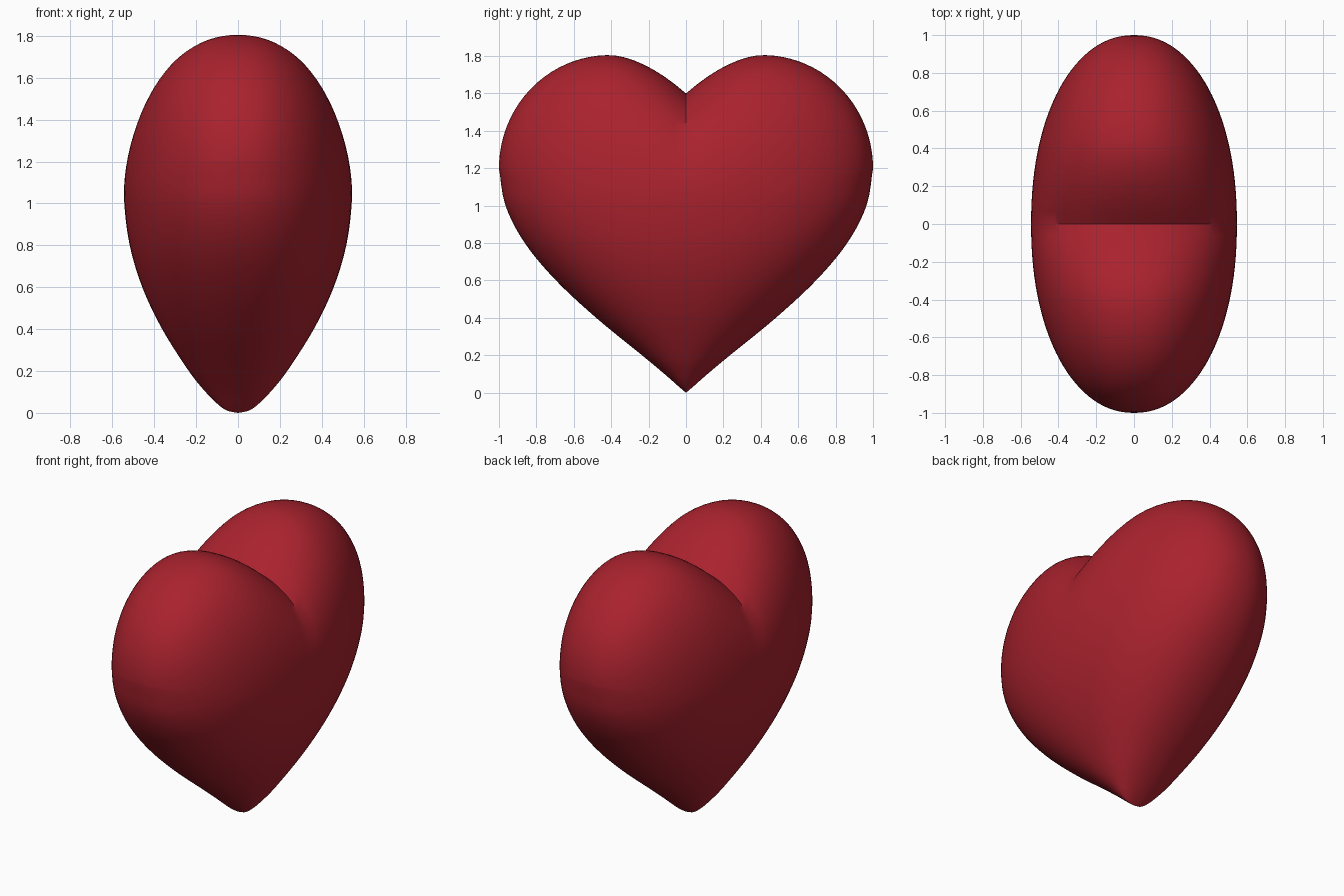
import bpy, bmesh, math
from mathutils import Vector

if "Cube" in bpy.data.objects:
    bpy.data.objects.remove(bpy.data.objects["Cube"])

N = 120         # points round the widest ring (multiple of 4)
LOWER = 40      # rings below the widest ring
UPPER = 48      # steps over the top from side to side
E = 2 / 2.15    # roundness of the sections (slightly fuller than an ellipse)

# Lower body profile: height, half width in x, half width in y
profile = [(0, 0, 0), (0.01, 0.05, 0.012), (0.04, 0.095, 0.047), (0.1, 0.155, 0.115),
           (0.2, 0.235, 0.235), (0.4, 0.362, 0.48), (0.6, 0.457, 0.695),
           (0.8, 0.517, 0.862), (1.0, 0.543, 0.965), (1.2, 0.545, 1.0)]


def smooth_curve(points, steps):
    """Catmull-Rom curve through the points."""
    p = [Vector(q) for q in points]
    p = [2 * p[0] - p[1]] + p + [2 * p[-1] - p[-2]]
    out = []
    for i in range(1, len(p) - 2):
        a, b, c, d = p[i - 1:i + 3]
        for k in range(steps):
            t = k / steps
            out.append(0.5 * (2 * b + (c - a) * t + (2 * a - 5 * b + 4 * c - d) * t * t
                              + (3 * b - a - 3 * c + d) * t ** 3))
    out.append(Vector(points[-1]))
    return out


curve = smooth_curve(profile, 8)


def widths(z):
    """Half widths of the lower body at height z."""
    for a, b in zip(curve, curve[1:]):
        if z <= b.x:
            t = (z - a.x) / max(b.x - a.x, 1e-9)
            return a.y + (b.y - a.y) * t, a.z + (b.z - a.z) * t
    return curve[-1].y, curve[-1].z


def power(v):
    """Signed power for super-ellipse sections."""
    if abs(v) < 1e-9:
        return 0.0
    return math.copysign(abs(v) ** E, v)


def top_height(y):
    """Ridge height of the two lobes, with the notch at y = 0."""
    y = abs(y)
    if y < 0.41:
        return 1.805 - 0.205 * ((0.41 - y) / 0.41) ** 1.75
    return 1.2 + 0.605 * math.sqrt(max(0.0, 1 - ((y - 0.41) / 0.59) ** 2))


bm = bmesh.new()
angles = [2 * math.pi * i / N for i in range(N)]
belt = [1.04 + 0.16 * math.sin(a) ** 2 for a in angles]   # height of widest ring

# Lower body: rings from the widest ring down to the tip
rings = []
for r in range(LOWER):
    s = (1 - r / LOWER) ** 1.6
    ring = []
    for a, zb in zip(angles, belt):
        wx, wy = widths(zb * s)
        ring.append(bm.verts.new((wx * power(math.cos(a)), wy * power(math.sin(a)), zb * s)))
    rings.append(ring)
tip = bm.verts.new((0, 0, 0))
for i in range(N):
    j = (i + 1) % N
    for up, low in zip(rings, rings[1:]):
        bm.faces.new((up[i], low[i], low[j], up[j]))
    bm.faces.new((rings[-1][i], tip, rings[-1][j]))

# Lobes: arches over the top, one for each y, joined side to side
arches = []
for i in range(-N // 4, N // 4 + 1):
    start = rings[0][i % N]
    end = rings[0][(N // 2 - i) % N]
    if start is end:
        arches.append([start] * (UPPER + 1))
        continue
    w, y, zb = start.co
    rise = top_height(y) - zb
    arch = [start]
    for k in range(1, UPPER):
        a = math.pi * k / UPPER
        arch.append(bm.verts.new((w * power(math.cos(a)), y, zb + rise * power(math.sin(a)))))
    arches.append(arch + [end])
for p, q in zip(arches, arches[1:]):
    for k in range(UPPER):
        corners = list(dict.fromkeys((p[k], q[k], q[k + 1], p[k + 1])))
        bm.faces.new(corners)
bmesh.ops.recalc_face_normals(bm, faces=bm.faces)

mesh = bpy.data.meshes.new("heart")
bm.to_mesh(mesh)
bm.free()
heart = bpy.data.objects.new("heart", mesh)
bpy.context.collection.objects.link(heart)

red = bpy.data.materials.new("deep red")
red.diffuse_color = (0.40, 0.016, 0.027, 1)
red.use_nodes = True
red.node_tree.nodes["Principled BSDF"].inputs["Base Color"].default_value = red.diffuse_color
mesh.materials.append(red)

bpy.context.view_layer.objects.active = heart
heart.select_set(True)
bpy.ops.object.shade_smooth_by_angle(angle=math.radians(40))
